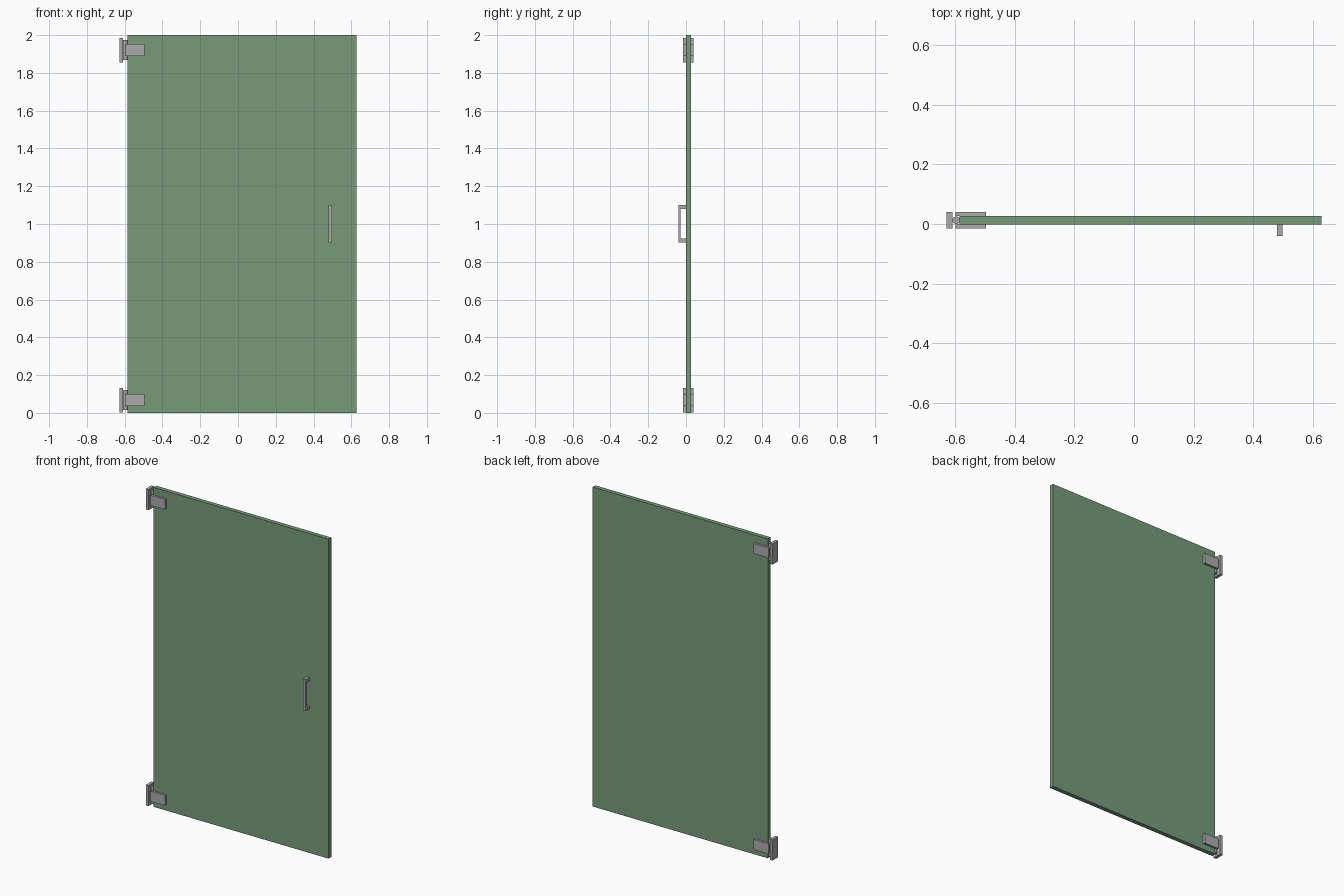
import bpy, bmesh

if "Cube" in bpy.data.objects:
    bpy.data.objects.remove(bpy.data.objects["Cube"])

GLASS_Y = 0.0125  # centre plane of the door leaf


def material(name, rgb):
    mat = bpy.data.materials.new(name)
    mat.diffuse_color = (*rgb, 1)
    mat.use_nodes = True
    mat.node_tree.nodes["Principled BSDF"].inputs["Base Color"].default_value = mat.diffuse_color
    return mat


glass = material("green_glass", (0.185, 0.33, 0.195))
metal = material("brushed_metal", (0.41, 0.41, 0.41))


def finish(name, bm, mat):
    bmesh.ops.recalc_face_normals(bm, faces=bm.faces)
    mesh = bpy.data.meshes.new(name)
    bm.to_mesh(mesh)
    bm.free()
    mesh.materials.append(mat)
    ob = bpy.data.objects.new(name, mesh)
    bpy.context.collection.objects.link(ob)
    return ob


def box(name, x, y, z, mat=metal):
    bm = bmesh.new()
    bmesh.ops.create_cube(bm, size=1)
    for v in bm.verts:
        for i, (lo, hi) in enumerate((x, y, z)):
            v.co[i] = hi if v.co[i] > 0 else lo
    return finish(name, bm, mat)


def cylinder(name, x, y, z0, z1, r):
    bpy.ops.mesh.primitive_cylinder_add(vertices=24, radius=r, depth=z1 - z0,
                                        location=(x, y, (z0 + z1) / 2))
    ob = bpy.context.object
    ob.name = name
    ob.data.materials.append(metal)
    bpy.ops.object.shade_smooth_by_angle()


# Door leaf
box("glass_panel", (-0.585, 0.628), (-0.001, 0.026), (0, 2.0), glass)

# Hinges: wall plate, barrel and a clamp plate on each side of the glass
for label, z in (("bottom", 0.068), ("top", 1.921)):
    box(label + "_wall_plate", (-0.628, -0.609), (-0.015, 0.04), (z - 0.065, z + 0.064))
    cylinder(label + "_hinge_barrel", -0.596, GLASS_Y, z - 0.053, z + 0.053, 0.0125)
    for side, y in (("front", (-0.015, -0.001)), ("back", (0.026, 0.04))):
        box(f"{label}_{side}_clamp", (-0.598, -0.496), y, (z - 0.032, z + 0.032))

# Pull handle: U profile in the yz plane, extruded along x
profile = [(-0.001, 0.903), (-0.04, 0.903), (-0.04, 1.1), (-0.001, 1.1),
           (-0.001, 1.08), (-0.028, 1.08), (-0.028, 0.923), (-0.001, 0.923)]
bm = bmesh.new()
face = bm.faces.new([bm.verts.new((0.479, y, z)) for y, z in profile])
ext = bmesh.ops.extrude_face_region(bm, geom=[face], use_keep_orig=True)
bmesh.ops.translate(bm, vec=(0.018, 0, 0),
                    verts=[g for g in ext["geom"] if isinstance(g, bmesh.types.BMVert)])
finish("pull_handle", bm, metal)
